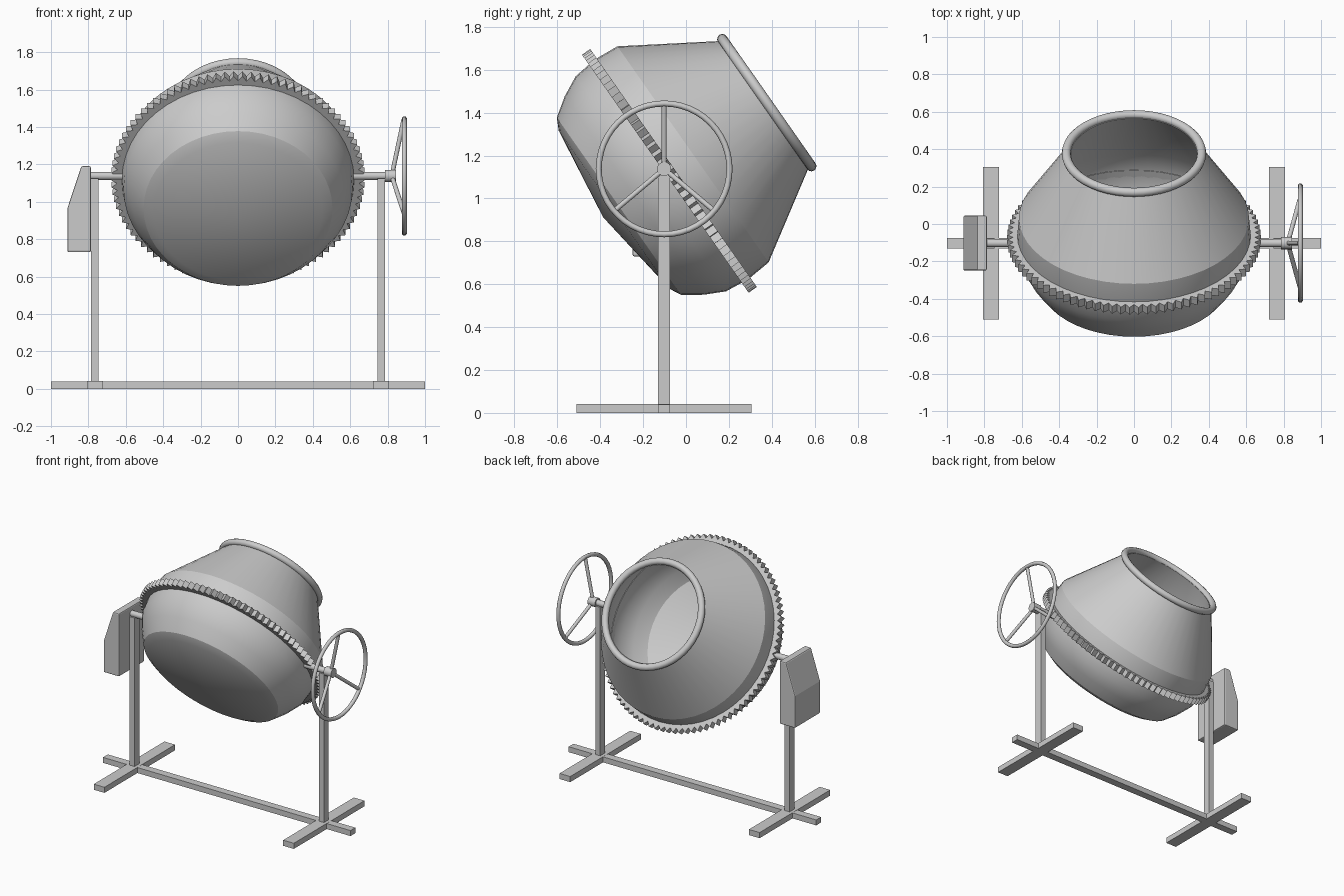
import bpy, bmesh, math
from mathutils import Matrix, Vector

if "Cube" in bpy.data.objects:
    bpy.data.objects.remove(bpy.data.objects["Cube"], do_unlink=True)

grey = bpy.data.materials.new("plain grey")
grey.use_nodes = True
grey.diffuse_color = (0.6, 0.6, 0.6, 1)
grey.node_tree.nodes["Principled BSDF"].inputs["Base Color"].default_value = (0.6, 0.6, 0.6, 1)

AXLE_Y, AXLE_Z, POST_X = -0.102, 1.138, 0.765
# Drum frame: local z points out of the tilted mouth
DRUM = Matrix.Translation((0, -0.09, 1.12)) @ Matrix.Rotation(math.radians(-55), 4, 'X')


def finish(name, bm, matrix=None, smooth=None):
    bmesh.ops.remove_doubles(bm, verts=bm.verts, dist=1e-5)
    bmesh.ops.recalc_face_normals(bm, faces=bm.faces)
    if matrix:
        bm.transform(matrix)
    mesh = bpy.data.meshes.new(name)
    bm.to_mesh(mesh)
    bm.free()
    mesh.materials.append(grey)
    obj = bpy.data.objects.new(name, mesh)
    bpy.context.collection.objects.link(obj)
    if smooth:
        bpy.ops.object.select_all(action='DESELECT')
        obj.select_set(True)
        bpy.context.view_layer.objects.active = obj
        bpy.ops.object.shade_smooth_by_angle(angle=math.radians(smooth))
    return obj


def revolve(name, profile, segments, matrix, tooth=0, smooth=None):
    """Spin a closed (radius, height) loop; tooth lowers every other outer point."""
    bm = bmesh.new()
    outer = max(r for r, h in profile)
    rings = []
    for i in range(segments):
        a = math.tau * i / segments
        ring = []
        for r, h in profile:
            if r == outer and i % 2:
                r -= tooth
            ring.append(bm.verts.new((r * math.cos(a), r * math.sin(a), h)))
        rings.append(ring)
    n = len(profile)
    for i in range(segments):
        p, q = rings[i], rings[(i + 1) % segments]
        for j in range(n):
            k = (j + 1) % n
            if profile[j][0] or profile[k][0]:
                bm.faces.new((p[j], q[j], q[k], p[k]))
    bmesh.ops.dissolve_degenerate(bm, dist=1e-6, edges=bm.edges)
    return finish(name, bm, matrix, smooth)


def box(name, x, y, z):
    bm = bmesh.new()
    bmesh.ops.create_cube(bm, size=1)
    size = Vector((x[1] - x[0], y[1] - y[0], z[1] - z[0]))
    mid = Vector((x[0] + x[1], y[0] + y[1], z[0] + z[1])) / 2
    return finish(name, bm, Matrix.Translation(mid) @ Matrix.Diagonal((*size, 1)))


def rod(name, start, end, radius):
    bm = bmesh.new()
    start, end = Vector(start), Vector(end)
    d = end - start
    bmesh.ops.create_cone(bm, cap_ends=True, segments=16, radius1=radius,
                          radius2=radius, depth=d.length)
    m = Matrix.Translation((start + end) / 2) @ d.to_track_quat('Z', 'Y').to_matrix().to_4x4()
    return finish(name, bm, m, 40)


def circle_loop(major, minor, count, height=0):
    return [(major + minor * math.cos(math.tau * i / count),
             height + minor * math.sin(math.tau * i / count)) for i in range(count)]


# Drum: outer shell, then back down the inside wall
shell = [(0, -0.362), (0.45, -0.3), (0.505, -0.272), (0.565, -0.185), (0.612, -0.09),
         (0.625, 0.03), (0.615, 0.15), (0.355, 0.565),
         (0.335, 0.565), (0.59, 0.15), (0.605, 0.03), (0.59, -0.08),
         (0.545, -0.17), (0.48, -0.25), (0.3, -0.305), (0, -0.34)]
revolve("drum", shell, 48, DRUM, smooth=25)
revolve("drum_rim", circle_loop(0.362, 0.024, 12, 0.57), 48, DRUM, smooth=60)

# Toothed ring around the drum
revolve("gear_ring", [(0.6, -0.008), (0.678, -0.008), (0.678, 0.039), (0.6, 0.039)],
        180, DRUM, tooth=0.03)

# Stand
bar_y = (AXLE_Y - 0.028, AXLE_Y + 0.028)
box("base_bar", (-1, 1), bar_y, (0, 0.04))
for side, s in (("left", 1), ("right", -1)):
    x = s * POST_X
    box(side + "_foot", (x - 0.043, x + 0.043), (-0.51, 0.305), (0, 0.041))
    box(side + "_post", (x - 0.02, x + 0.02), bar_y, (0.02, 1.125))
    rod(side + "_axle", (s * 0.6, AXLE_Y, AXLE_Z), (s * 0.82, AXLE_Y, AXLE_Z), 0.022)

# Tilting hand wheel
rod("wheel_hub", (0.785, AXLE_Y, AXLE_Z), (0.845, AXLE_Y, AXLE_Z), 0.033)
wheel = Matrix.Translation((0.889, AXLE_Y, AXLE_Z)) @ Matrix.Rotation(math.radians(90), 4, 'Y')
revolve("wheel_rim", circle_loop(0.305, 0.014, 10), 48, wheel, smooth=60)
for i, deg in enumerate((90, 220, 320)):
    a = math.radians(deg)
    rod(f"wheel_spoke_{i + 1}", (0.822, AXLE_Y, AXLE_Z),
        (0.886, AXLE_Y + 0.303 * math.cos(a), AXLE_Z + 0.303 * math.sin(a)), 0.012)

# Motor housing: side profile extruded across, with softened edges
bm = bmesh.new()
outline = [(-0.912, 0.73), (-0.787, 0.73), (-0.787, 1.19), (-0.838, 1.19), (-0.912, 0.965)]
face = bm.faces.new([bm.verts.new((x, AXLE_Y - 0.147, z)) for x, z in outline])
ext = bmesh.ops.extrude_face_region(bm, geom=[face])
bmesh.ops.translate(bm, vec=(0, 0.294, 0),
                    verts=[v for v in ext["geom"] if isinstance(v, bmesh.types.BMVert)])
housing = finish("motor_housing", bm)
bevel = housing.modifiers.new("soft edges", 'BEVEL')
bevel.width = 0.008
bevel.segments = 2
